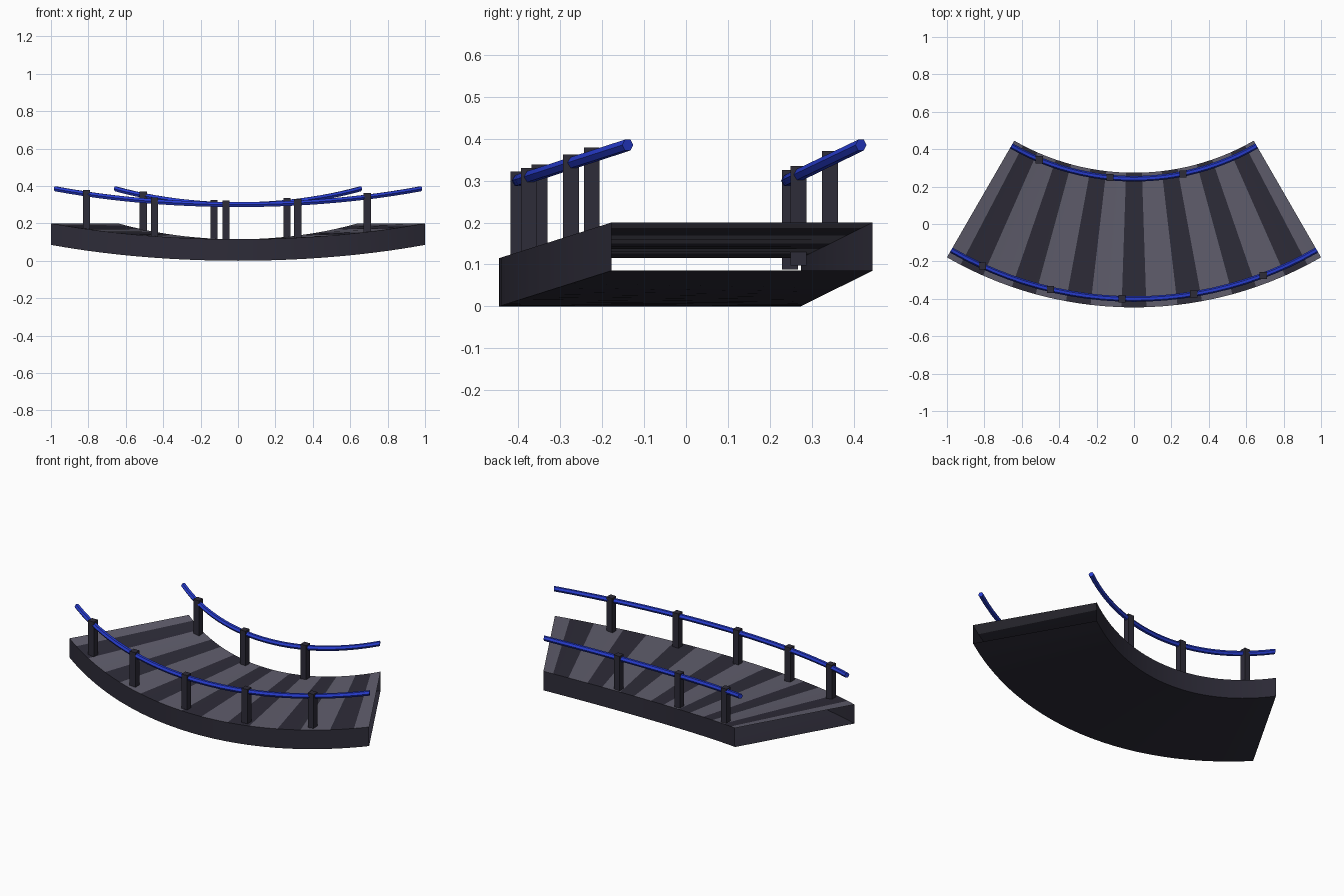
import bpy, bmesh, math
from math import sin, cos, radians

if "Cube" in bpy.data.objects:
    bpy.data.objects.remove(bpy.data.objects["Cube"])

CY, R_IN, R_OUT, HALF = 1.554, 1.28, 2.0, 30.0
STEP, DARK = 60 / 7, 3.8     # stripe pitch and dark stripe width, degrees


def material(name, rgb):
    m = bpy.data.materials.new(name)
    m.diffuse_color = (*rgb, 1)
    m.use_nodes = True
    m.node_tree.nodes["Principled BSDF"].inputs["Base Color"].default_value = m.diffuse_color
    return m


wood_light = material("wood_light", (0.115, 0.11, 0.15))
wood_dark = material("wood_dark", (0.027, 0.025, 0.04))
rail_blue = material("rail_blue", (0.02, 0.045, 0.62))


def arc(r, deg, z=0.0):
    """Point on the sagging, curved walkway at radius r and height z."""
    a = radians(deg)
    sag = 0.085 * (1 - cos(a)) / (1 - cos(radians(HALF)))
    return (r * sin(a), CY - r * cos(a), z + sag)


def sweep(name, angles, section, mats, pick=lambda mid, j: 0, caps=False):
    """Carry a closed (radius, height) section along the arc."""
    bm = bmesh.new()
    rings = [[bm.verts.new(arc(r, d, z)) for r, z in section] for d in angles]
    n = len(section)
    for i in range(len(angles) - 1):
        for j in range(n):
            k = (j + 1) % n
            f = bm.faces.new((rings[i][j], rings[i][k], rings[i + 1][k], rings[i + 1][j]))
            f.material_index = pick((angles[i] + angles[i + 1]) / 2, j)
    if caps:
        bm.faces.new(rings[0][::-1])
        bm.faces.new(rings[-1])
        bmesh.ops.recalc_face_normals(bm, faces=bm.faces)
    return finish(name, bm, mats)


def finish(name, bm, mats):
    me = bpy.data.meshes.new(name)
    bm.to_mesh(me)
    bm.free()
    for m in mats:
        me.materials.append(m)
    ob = bpy.data.objects.new(name, me)
    bpy.context.collection.objects.link(ob)
    return ob


def smooth(ob):
    bpy.ops.object.select_all(action='DESELECT')
    ob.select_set(True)
    bpy.context.view_layer.objects.active = ob
    bpy.ops.object.shade_smooth_by_angle(angle=radians(30))


# Deck: hollow, open-ended channel with striped planks on top
edges = [-HALF, HALF] + [k * STEP + s * DARK / 2 for k in range(-3, 4) for s in (-1, 1)]
edges.sort()
angles = []
for a, b in zip(edges, edges[1:]):
    angles += [a, (a + b) / 2]
angles.append(HALF)


def plank_colour(mid, j):
    dark = abs(mid - STEP * round(mid / STEP)) < DARK / 2
    return 0 if j == 0 and not dark else 1


# section order: top, inner wall, bottom, outer wall
deck = sweep("deck", angles,
             [(R_OUT, 0.115), (R_IN, 0.115), (R_IN, 0.0), (R_OUT, 0.0)],
             [wood_light, wood_dark], plank_colour)
# make the planks face upward
bm = bmesh.new()
bm.from_mesh(deck.data)
bm.normal_update()
top = max(bm.faces, key=lambda f: f.calc_center_median().z)
if top.normal.z < 0:
    bmesh.ops.reverse_faces(bm, faces=bm.faces)
bm.to_mesh(deck.data)
bm.free()
smooth(deck)

# Handrails and posts on both sides
for side, r, first, gap, count in (("outer", 1.955, -24.5, 11.3, 5),
                                   ("inner", 1.312, -22.7, 17.1, 3)):
    hexagon = [(r + 0.015 * cos(radians(60 * i)), 0.3 + 0.015 * sin(radians(60 * i)))
               for i in range(6)]
    rail = sweep(side + "_handrail", [-HALF + 2.5 * i for i in range(25)],
                 hexagon, [rail_blue], caps=True)
    smooth(rail)
    for i in range(count):
        x, y, z = arc(r, first + gap * i, 0.115)
        bm = bmesh.new()
        bmesh.ops.create_cube(bm, size=1)
        bmesh.ops.scale(bm, vec=(0.038, 0.038, 0.237), verts=bm.verts)
        bmesh.ops.translate(bm, vec=(x, y, z + 0.0885), verts=bm.verts)
        finish(f"{side}_post_{i + 1}", bm, [wood_dark])
